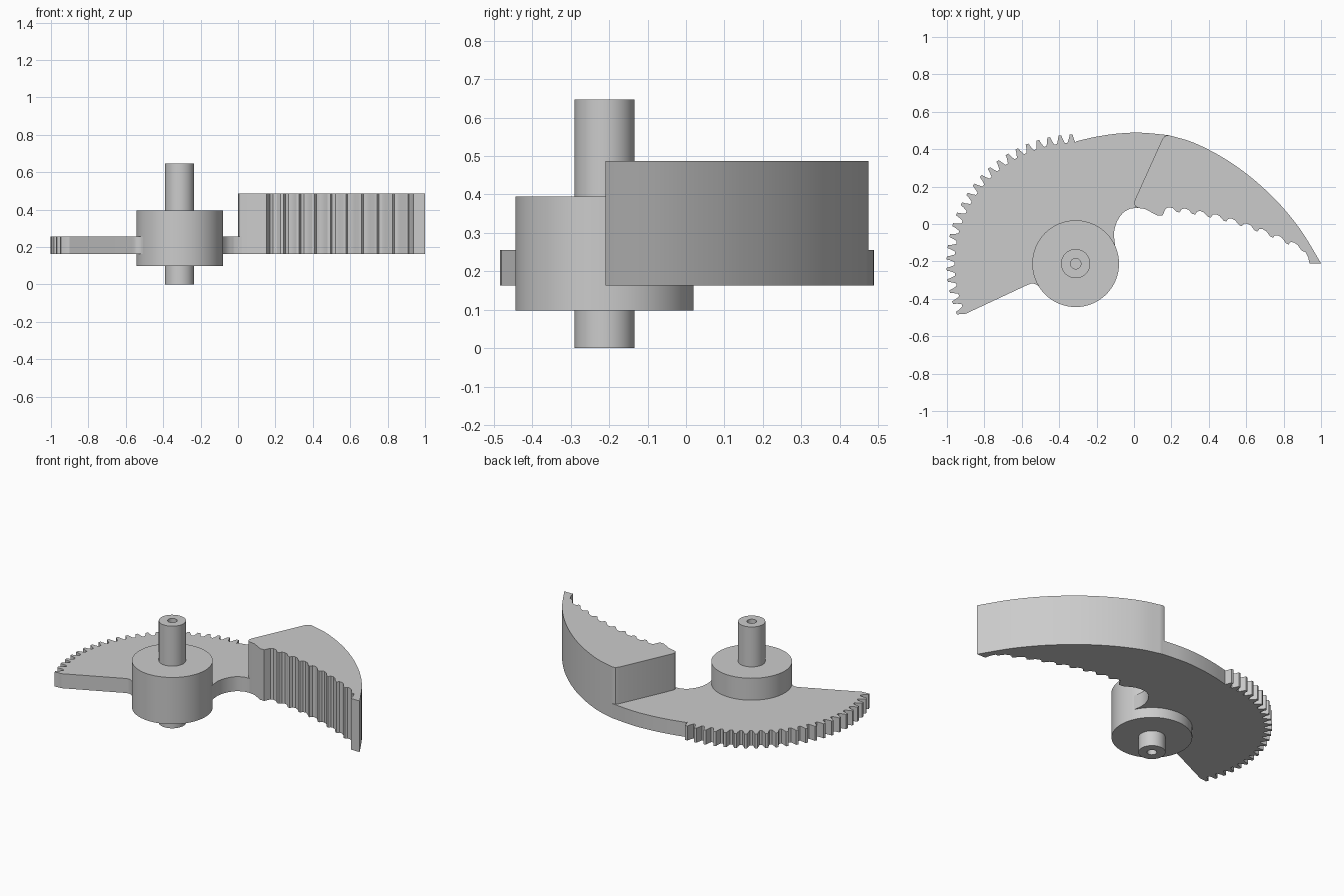
import bpy, bmesh
from math import sin, cos, pi, radians
from mathutils import Vector

if "Cube" in bpy.data.objects:
    bpy.data.objects.remove(bpy.data.objects["Cube"])

grey = bpy.data.materials.new("light grey")
grey.use_nodes = True
colour = (0.6, 0.6, 0.6, 1)
grey.diffuse_color = colour
grey.node_tree.nodes["Principled BSDF"].inputs["Base Color"].default_value = colour

HUB = Vector((-0.312, -0.212))


def finish(name, bm):
    bmesh.ops.remove_doubles(bm, verts=bm.verts, dist=1e-5)
    bmesh.ops.recalc_face_normals(bm, faces=bm.faces)
    mesh = bpy.data.meshes.new(name)
    bm.to_mesh(mesh)
    bm.free()
    mesh.materials.append(grey)
    mesh.shade_smooth()
    mesh.set_sharp_from_angle(angle=radians(30))
    obj = bpy.data.objects.new(name, mesh)
    bpy.context.collection.objects.link(obj)
    return obj


def prism(name, outline, bottom, top):
    """Extrude a closed plan outline between two heights."""
    bm = bmesh.new()
    face = bm.faces.new([bm.verts.new((p[0], p[1], bottom)) for p in outline])
    out = bmesh.ops.extrude_face_region(bm, geom=[face])
    for v in out["geom"]:
        if isinstance(v, bmesh.types.BMVert):
            v.co.z = top
    return finish(name, bm)


def lathe(name, profile):
    """Spin a radius/height profile around the hub axis."""
    bm = bmesh.new()
    verts = [bm.verts.new((HUB.x + r, HUB.y, z)) for r, z in profile]
    edges = [bm.edges.new(pair) for pair in zip(verts, verts[1:])]
    bmesh.ops.spin(bm, geom=verts + edges, cent=(HUB.x, HUB.y, 0),
                   axis=(0, 0, 1), angle=2 * pi, steps=64)
    return finish(name, bm)


def smooth_path(points, steps=6):
    """Catmull-Rom curve through the points."""
    p = [Vector(q) for q in points]
    p = [2 * p[0] - p[1]] + p + [2 * p[-1] - p[-2]]
    path = []
    for a, b, c, d in zip(p, p[1:], p[2:], p[3:]):
        for i in range(steps):
            t = i / steps
            path.append(0.5 * (2 * b + (c - a) * t + (2 * a - 5 * b + 4 * c - d) * t ** 2
                               + (3 * b - a - 3 * c + d) * t ** 3))
    return path + [p[-2]]


def polar(radius, degrees):
    a = radians(degrees)
    return HUB + radius * Vector((cos(a), sin(a)))


# Toothed rim of the sector
ROOT, MID, TIP = 0.647, 0.672, 0.69
TEETH, FIRST, LAST = 23, 202.6, 92
pitch = (FIRST - LAST) / (TEETH - 1)
tooth = [(-0.37, ROOT), (-0.2, MID), (-0.13, TIP), (0.13, TIP), (0.2, MID), (0.37, ROOT)]
rim = [polar(r, FIRST - (i + f) * pitch) for i in range(TEETH) for f, r in tooth]

# Shared end wall between the plate and the raised block
end_wall = [Vector(p) for p in ((0.185, 0.475), (0.165, 0.47), (0.152, 0.455),
                                (0.005, 0.13), (0, 0.112), (0.006, 0.095), (0.022, 0.086))]

# Sector plate
back_edge = smooth_path([(-0.31, 0.442), (-0.2, 0.467), (-0.08, 0.484), (0.04, 0.488), (0.185, 0.475)])
throat = smooth_path([(-0.02, 0.083), (-0.06, 0.058), (-0.092, 0.01), (-0.107, -0.05), (-0.1, -0.12)])
front_edge = smooth_path([(-0.45, -0.37), (-0.5, -0.342), (-0.52, -0.325), (-0.545, -0.318), (-0.57, -0.326)], 3)
prism("sector_plate", rim + back_edge + end_wall[1:] + throat + [HUB] + front_edge + [Vector((-0.9, -0.48))],
      0.163, 0.255)

# Raised curved block with a scalloped inner face
outer = smooth_path([(0.185, 0.475), (0.3, 0.442), (0.4, 0.397), (0.5, 0.34), (0.6, 0.27),
                     (0.7, 0.185), (0.8, 0.083), (0.9, -0.045), (1, -0.21)])
scallop = [(0, 0), (0.2, 0.007), (0.45, 0.003), (0.7, -0.016), (0.88, -0.017)]
COUNT, START, SPAN = 9, 0.17, 0.75
inner = []
for i in range(COUNT):
    for f, rise in scallop:
        t = (i + f) / COUNT
        inner.append(Vector((START + SPAN * t, 0.083 - 0.22 * t ** 1.7 + rise)))
lip = [Vector(p) for p in ((0.06, 0.08), (0.125, 0.045), (0.152, 0.045))]
tail = [Vector(p) for p in ((0.915, -0.145), (0.932, -0.18), (0.938, -0.21))]
prism("raised_block", end_wall + lip + inner + tail + outer[:0:-1], 0.163, 0.487)

# Hub and shaft with blind centre holes
lathe("hub", [(0.06, 0.098), (0.232, 0.098), (0.232, 0.394), (0.06, 0.394)])
lathe("shaft", [(0, 0.09), (0.028, 0.09), (0.028, 0), (0.078, 0), (0.078, 0.647),
                (0.028, 0.647), (0.028, 0.53), (0, 0.53)])
